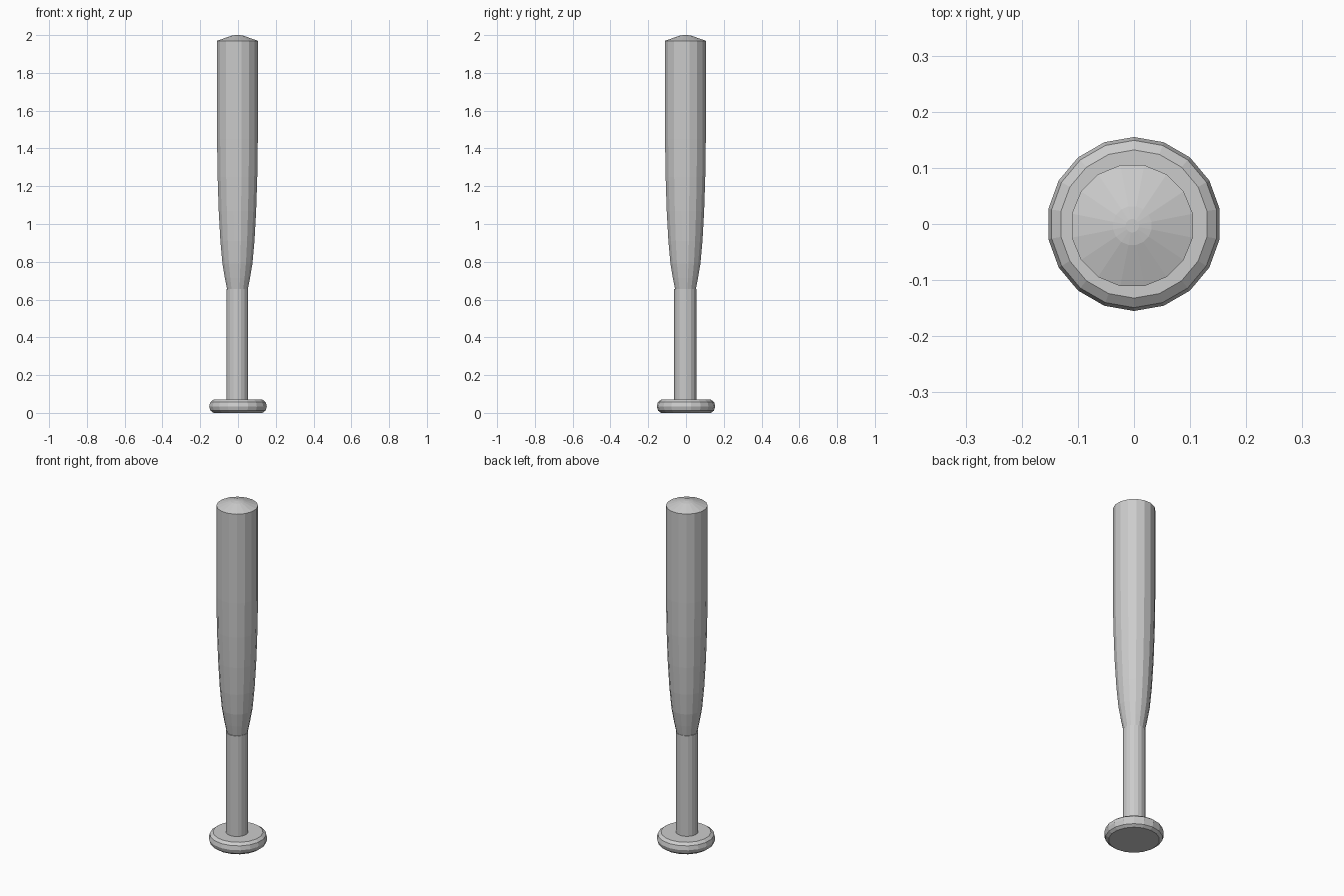
import bpy, bmesh, math

if "Cube" in bpy.data.objects:
    bpy.data.objects.remove(bpy.data.objects["Cube"])


def lathe(name, profile, sides, center=(0, 0), turn=0.5):
    """Spin (radius, z) rings into a closed flat-shaded solid."""
    bm = bmesh.new()
    rings = []
    for r, z in profile:
        ring = []
        for i in range(sides):
            a = 2 * math.pi * (i + turn) / sides
            ring.append(bm.verts.new((center[0] + r * math.cos(a),
                                      center[1] + r * math.sin(a), z)))
        rings.append(ring)
    for lo, hi in zip(rings, rings[1:]):
        for i in range(sides):
            j = (i + 1) % sides
            bm.faces.new((lo[i], lo[j], hi[j], hi[i]))
    bm.faces.new(rings[0][::-1])
    bm.faces.new(rings[-1])
    bmesh.ops.recalc_face_normals(bm, faces=bm.faces)
    mesh = bpy.data.meshes.new(name)
    bm.to_mesh(mesh)
    bm.free()
    obj = bpy.data.objects.new(name, mesh)
    bpy.context.collection.objects.link(obj)
    return obj


# Rounded end knob
lathe("knob", [(0.132, 0.0), (0.148, 0.012), (0.155, 0.034),
               (0.149, 0.057), (0.132, 0.07)], 18)

# Straight grip
lathe("handle", [(0.059, 0.06), (0.059, 0.655)], 18, (-0.004, -0.004))

# Tapered barrel with a shallow domed cap
lathe("barrel", [(0.056, 0.655), (0.068, 0.715), (0.081, 0.79), (0.092, 0.91),
                 (0.101, 1.07), (0.107, 1.25), (0.110, 1.45),
                 (0.110, 1.97), (0.035, 1.996), (0.012, 2.0)],
      16, (-0.003, -0.003))
